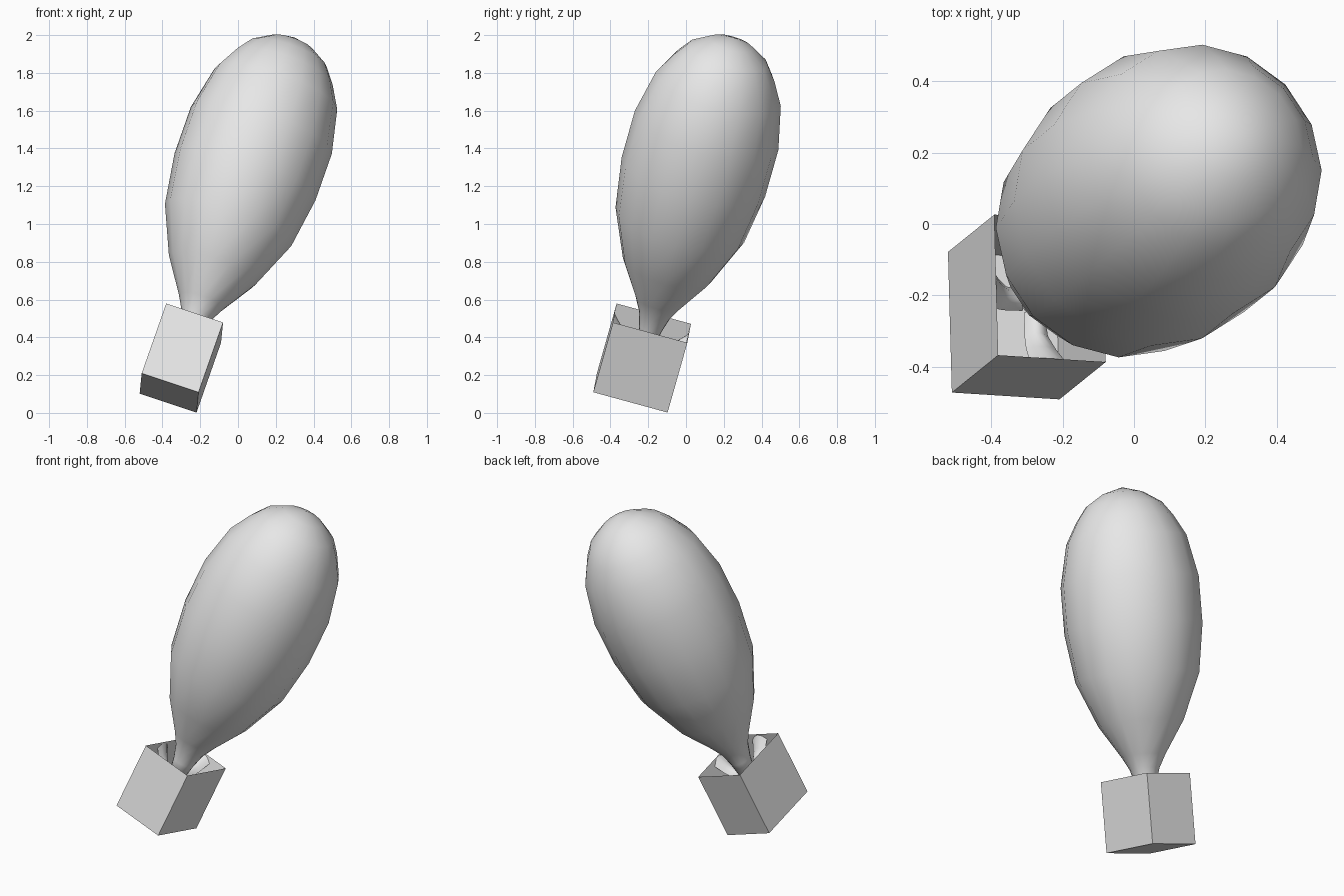
import bpy, bmesh, math
from mathutils import Matrix, Vector

if "Cube" in bpy.data.objects:
    bpy.data.objects.remove(bpy.data.objects["Cube"])

# Tilted frame: origin at the centre of the basket opening, local z along the balloon axis
w = Vector((0.32, 0.258, 0.911)).normalized()
u = Vector((0.946, -0.06, -0.315))
u = (u - w * u.dot(w)).normalized()
v = w.cross(u)
FRAME = Matrix((u, v, w)).transposed().to_4x4()
FRAME.translation = (-0.235, -0.18, 0.475)

HX, HY, DEPTH = 0.159, 0.204, 0.405   # basket half sizes and height
SIDES = 16

grey = bpy.data.materials.new("light_grey")
grey.diffuse_color = (0.8, 0.8, 0.8, 1)
grey.use_nodes = True
grey.node_tree.nodes["Principled BSDF"].inputs["Base Color"].default_value = grey.diffuse_color


def finish(name, bm, smooth):
    bmesh.ops.recalc_face_normals(bm, faces=bm.faces)
    bm.transform(FRAME)
    mesh = bpy.data.meshes.new(name)
    for f in bm.faces:
        f.smooth = smooth
    bm.to_mesh(mesh)
    bm.free()
    mesh.materials.append(grey)
    ob = bpy.data.objects.new(name, mesh)
    bpy.context.collection.objects.link(ob)
    return ob


# Balloon: revolved profile of (height, radius), closed by a tip
profile = [(-0.13, 0.045), (-0.03, 0.062), (0.05, 0.085), (0.125, 0.125),
           (0.31, 0.243), (0.57, 0.353), (0.85, 0.394), (1.12, 0.394),
           (1.36, 0.343), (1.48, 0.277), (1.56, 0.218), (1.625, 0.118)]
bm = bmesh.new()
rings = []
for t, r in profile:
    rings.append([bm.verts.new((r * math.cos(a), r * math.sin(a), t))
                  for a in (2 * math.pi * i / SIDES for i in range(SIDES))])
tip = bm.verts.new((0, 0, 1.66))
for i in range(SIDES):
    j = (i + 1) % SIDES
    for lo, hi in zip(rings, rings[1:]):
        bm.faces.new((lo[i], lo[j], hi[j], hi[i]))
    bm.faces.new((rings[-1][i], rings[-1][j], tip))
bm.faces.new(rings[0][::-1])
finish("balloon", bm, True)

# Basket: thin box with an open top
bm = bmesh.new()
bmesh.ops.create_cube(bm, size=1, matrix=Matrix.Translation((0, 0, -DEPTH / 2))
                      @ Matrix.Diagonal((2 * HX, 2 * HY, DEPTH, 1)))
top = max(bm.faces, key=lambda f: f.calc_center_median().z)
bmesh.ops.delete(bm, geom=[top], context='FACES_ONLY')
finish("basket", bm, False)

# Straps: arched strips running from the neck up to the middle of each rim edge
for k, reach in enumerate((HX, HY, HX, HY)):
    bm = bmesh.new()
    turn = Matrix.Rotation(k * math.pi / 2, 4, 'Z')
    rows = []
    for s, t, half in ((0.0, -0.11, 0.03), (0.4, -0.10, 0.035),
                       (0.7, -0.06, 0.045), (1.0, -0.005, 0.055)):
        d = 0.035 + s * (reach - 0.036)
        rows.append([bm.verts.new(turn @ Vector((d, half * q, t - 0.03 * q * q)))
                     for q in (-1, -0.5, 0, 0.5, 1)])
    for a, b in zip(rows, rows[1:]):
        for i in range(4):
            bm.faces.new((a[i], b[i], b[i + 1], a[i + 1]))
    finish("strap_%d" % (k + 1), bm, True)
